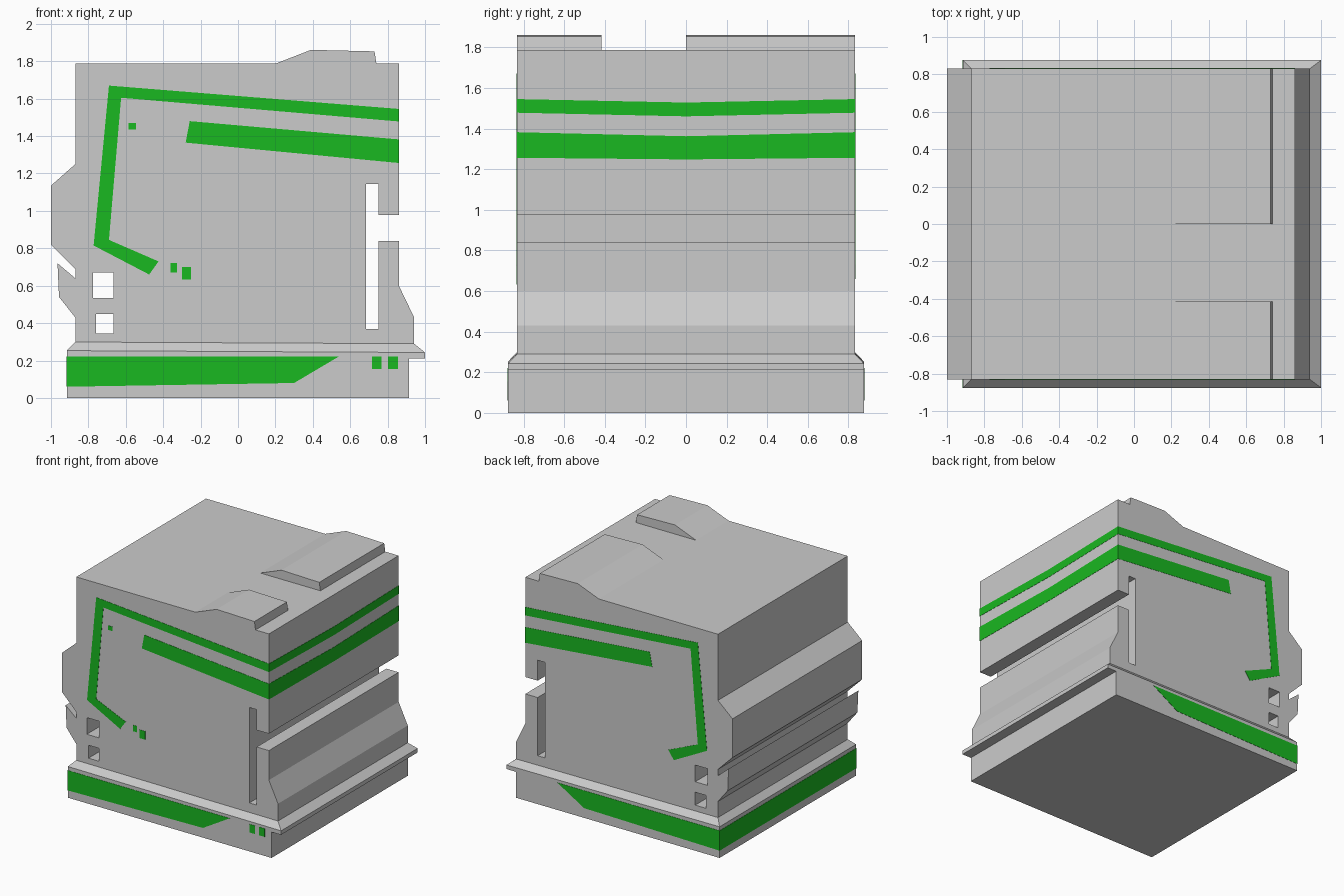
import bpy, bmesh
from mathutils import Vector

if "Cube" in bpy.data.objects:
    bpy.data.objects.remove(bpy.data.objects["Cube"])

green = bpy.data.materials.new("green")
green.diffuse_color = (0.01, 0.48, 0.015, 1)
green.use_nodes = True
green.node_tree.nodes["Principled BSDF"].inputs["Base Color"].default_value = green.diffuse_color


def prism(name, loops, lo, hi, axis="y", mat=None):
    """Extrude an outline (first loop) with holes (other loops) along x or y."""
    bm = bmesh.new()
    edges = []
    for loop in loops:
        vs = [bm.verts.new((p, lo, q) if axis == "y" else (lo, p, q)) for p, q in loop]
        edges += [bm.edges.new((vs[i - 1], vs[i])) for i in range(len(vs))]
    bmesh.ops.triangle_fill(bm, use_beauty=True, edges=edges)
    ext = bmesh.ops.extrude_face_region(bm, geom=bm.faces[:], use_keep_orig=True)
    move = Vector((0, hi - lo, 0)) if axis == "y" else Vector((hi - lo, 0, 0))
    bmesh.ops.translate(bm, vec=move, verts=[v for v in ext["geom"] if isinstance(v, bmesh.types.BMVert)])
    bmesh.ops.recalc_face_normals(bm, faces=bm.faces[:])
    me = bpy.data.meshes.new(name)
    bm.to_mesh(me)
    bm.free()
    if mat:
        me.materials.append(mat)
    ob = bpy.data.objects.new(name, me)
    bpy.context.collection.objects.link(ob)
    return ob


def rect(x0, x1, z0, z1):
    return [(x0, z0), (x1, z0), (x1, z1), (x0, z1)]


BODY_Y, BASE_Y, T = 0.832, 0.876, 0.002

# Main body: side profile with fins, slot and two through holes
body = [(-0.87, 0.28), (-0.87, 0.43), (-0.957, 0.54), (-0.965, 0.72), (-0.87, 0.64),
        (-0.87, 0.69), (-1.0, 0.82), (-1.0, 1.135), (-0.87, 1.25), (-0.87, 1.787),
        (0.86, 1.787), (0.86, 0.977), (0.75, 0.977), (0.75, 1.143), (0.685, 1.143),
        (0.685, 0.368), (0.75, 0.368), (0.75, 0.84), (0.86, 0.84), (0.86, 0.60),
        (0.942, 0.43), (0.942, 0.28)]
holes = [rect(-0.775, -0.665, 0.535, 0.67), rect(-0.76, -0.665, 0.345, 0.45)]
prism("main_body", [body] + holes, -BODY_Y, BODY_Y)

# Raised roof blocks on either side of a gap
roof = [(0.20, 1.77), (0.20, 1.787), (0.39, 1.861), (0.73, 1.853), (0.74, 1.787), (0.74, 1.77)]
prism("roof_block_front", [roof], -BODY_Y, -0.415)
prism("roof_block_back", [roof], 0.0, BODY_Y)

# Base with right-hand lip, and bevelled collar above it
base = [(-0.915, 0), (0.915, 0), (0.915, 0.21), (1.0, 0.21), (1.0, 0.243), (-0.915, 0.253)]
prism("base", [base], -BASE_Y, BASE_Y)
collar = prism("base_collar", [[(-0.915, 0.253), (1.0, 0.243), (0.942, 0.29), (-0.87, 0.299)]], -BASE_Y, BASE_Y)
for v in collar.data.vertices:
    if v.co.z > 0.27:
        v.co.y *= BODY_Y / BASE_Y

# Green stripes on the front and back
long_stripe = [(-0.69, 1.67), (0.862, 1.545), (0.862, 1.478), (-0.625, 1.605), (-0.69, 0.845),
               (-0.425, 0.73), (-0.475, 0.66), (-0.772, 0.815)]
short_stripe = [(-0.258, 1.48), (0.862, 1.382), (0.862, 1.256), (-0.28, 1.365)]
base_stripe = [(-0.917, 0.06), (0.30, 0.08), (0.54, 0.222), (-0.917, 0.222)]
for side, s in (("front", -1), ("back", 1)):
    for name, pts, y in (("long_stripe", long_stripe, BODY_Y), ("short_stripe", short_stripe, BODY_Y),
                         ("base_stripe", base_stripe, BASE_Y)):
        prism(f"{name}_{side}", [pts], s * (y - T), s * (y + T), mat=green)

# Small green marks on the front only
marks = [(rect(-0.585, -0.545, 1.435, 1.47), BODY_Y), (rect(-0.36, -0.325, 0.672, 0.722), BODY_Y),
         (rect(-0.30, -0.25, 0.632, 0.70), BODY_Y), (rect(0.717, 0.768, 0.155, 0.222), BASE_Y),
         (rect(0.803, 0.855, 0.155, 0.222), BASE_Y)]
for i, (pts, y) in enumerate(marks):
    prism(f"front_mark_{i + 1}", [pts], -y - T, -y + T, mat=green)

# Stripes dipping at the middle of the right side
W = BODY_Y + T
for name, top, top_mid, bot, bot_mid in (("right_upper_stripe", 1.545, 1.528, 1.478, 1.46),
                                         ("right_lower_stripe", 1.382, 1.362, 1.256, 1.248)):
    pts = [(-W, top), (0, top_mid), (W, top), (W, bot), (0, bot_mid), (-W, bot)]
    prism(name, [pts], 0.86 - T, 0.86 + T, axis="x", mat=green)

# Base stripe across the left side
prism("left_base_stripe", [rect(-BASE_Y - T, BASE_Y + T, 0.06, 0.222)], -0.915 - T, -0.915 + T, axis="x", mat=green)
